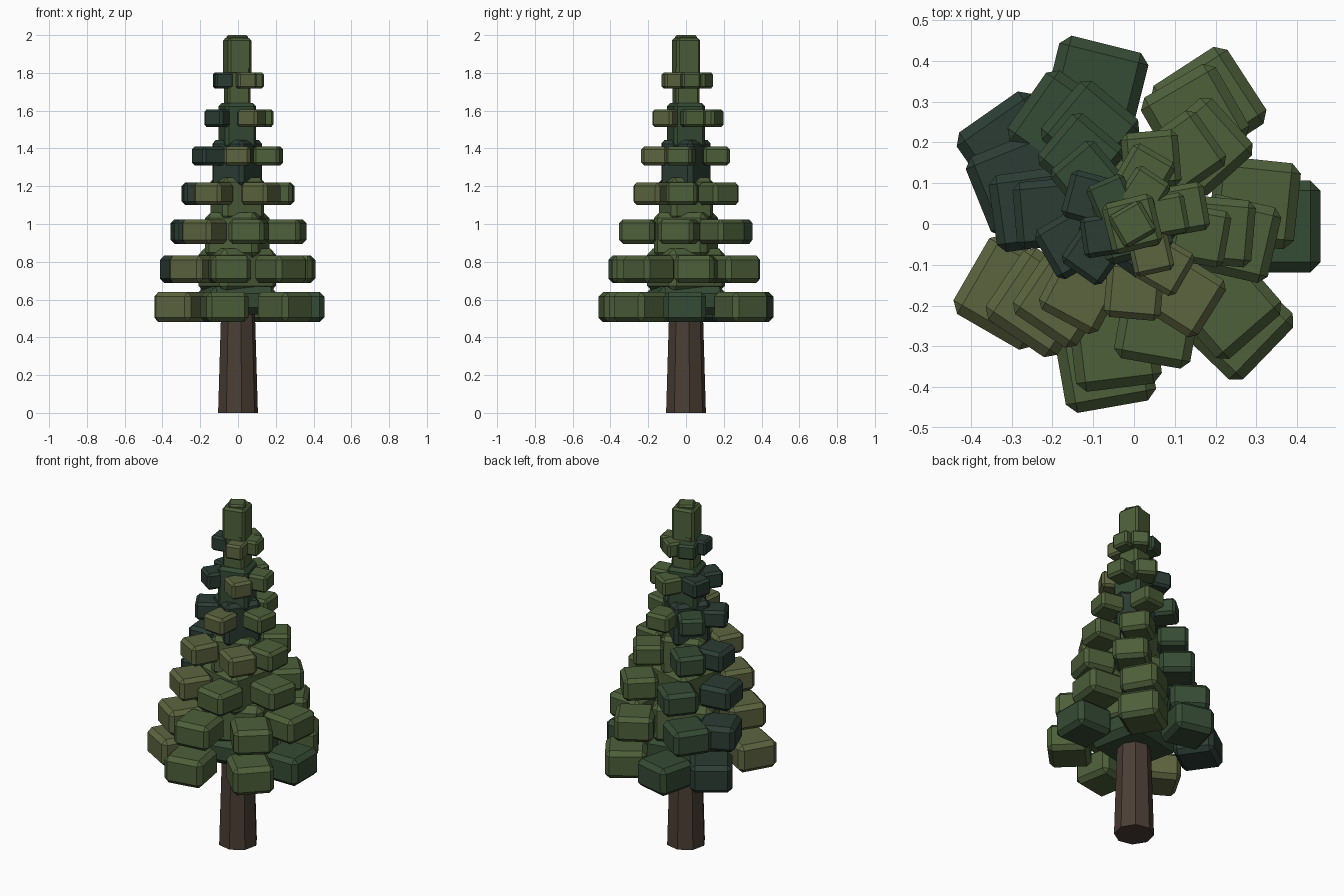
import bpy, math, random
from mathutils import Matrix, Vector

if "Cube" in bpy.data.objects:
    bpy.data.objects.remove(bpy.data.objects["Cube"])

random.seed(4)


def material(name, rgb):
    m = bpy.data.materials.new(name)
    m.diffuse_color = (*rgb, 1)
    m.use_nodes = True
    m.node_tree.nodes["Principled BSDF"].inputs["Base Color"].default_value = m.diffuse_color
    return m


GREEN = material("leaf green", (.075, .115, .042))
OLIVE = material("leaf olive", (.108, .128, .05))
PINE = material("leaf pine", (.036, .07, .035))
TEAL = material("leaf teal", (.025, .046, .035))
BARK = material("bark", (.07, .048, .035))


def block(name, loc, size, yaw, mat, bevel):
    """Chamfered box turned about z."""
    bpy.ops.mesh.primitive_cube_add(size=1)
    ob = bpy.context.object
    ob.name = name
    ob.data.transform(Matrix.Diagonal((*size, 1)))
    ob.location = loc
    ob.rotation_euler.z = math.radians(yaw)
    ob.data.materials.append(mat)
    mod = ob.modifiers.new("chamfer", 'BEVEL')
    mod.width = bevel
    mod.segments = 1
    return ob


def leaf_colour(angle, tier):
    a = angle % 360
    if 85 < a < 140 or (tier == 1 and a > 340):
        return PINE
    if 140 <= a < 207 or (tier == 6 and 207 <= a < 220):
        return TEAL
    if 207 <= a < 245 or (tier > 3 and 245 <= a < 310):
        return OLIVE
    return GREEN


# trunk: tapered, eight sides
bpy.ops.mesh.primitive_cone_add(vertices=8, radius1=.107, radius2=.08,
                                depth=.9, location=(0, 0, .45),
                                rotation=(0, 0, math.radians(10)))
bpy.context.object.name = "trunk"
bpy.context.object.data.materials.append(BARK)

# branch tiers: z, ring radius, block width, block height, [(angle, yaw)]
tiers = [
    (.56, .345, .225, .16, [(-1, 0), (58, 33), (106, 76), (148, 125),
                            (209, 240), (258, 280), (316, 316)]),
    (.76, .3, .212, .145, [(10, -6), (60, 30), (126, 145), (161, 202),
                           (220, 236), (261, 277), (319, 311)]),
    (.96, .255, .19, .13, [(352, 347), (48, 42), (115, 140), (172, 188),
                           (226, 236), (283, 260)]),
    (1.16, .212, .165, .118, [(232, 242), (305, 328), (355, 355), (55, 35),
                              (128, 140), (173, 185)]),
    (1.36, .163, .14, .1, [(270, 265), (350, 350), (75, 95), (135, 130),
                           (197, 210)]),
    (1.56, .125, .12, .095, [(216, 235), (306, 330), (17, 10), (78, 60),
                             (150, 165)]),
    (1.76, .083, .1, .085, [(200, 0), (300, 0), (15, 0), (72, 0), (132, 0)]),
]
for t, (z, r, w, h, ring) in enumerate(tiers, 1):
    for i, (a, yaw) in enumerate(ring, 1):
        if t == 7:
            yaw = a + random.uniform(-22, 22)
        p = Vector((r * math.cos(math.radians(a)), r * math.sin(math.radians(a)), z))
        block(f"tier_{t}_branch_{i}", p, (w, w, h), yaw,
              leaf_colour(a, t), .11 * w)

# inner foliage column: bottom z, top z, width, yaw
cores = [
    (.52, .67, .37, 12, PINE), (.64, .87, .33, 25, GREEN),
    (.82, 1.06, .29, 75, GREEN), (1.02, 1.245, .235, 20, GREEN),
    (1.2, 1.445, .205, 55, TEAL), (1.4, 1.64, .17, 15, PINE),
    (1.6, 1.835, .125, 10, GREEN), (1.79, 1.985, .128, 14, GREEN),
    (1.9, 2.0, .09, 30, GREEN),
]
for i, (z0, z1, w, yaw, mat) in enumerate(cores, 1):
    block(f"core_{i}", (-.004, 0, (z0 + z1) / 2), (w, w, z1 - z0), yaw, mat, .1 * w)
